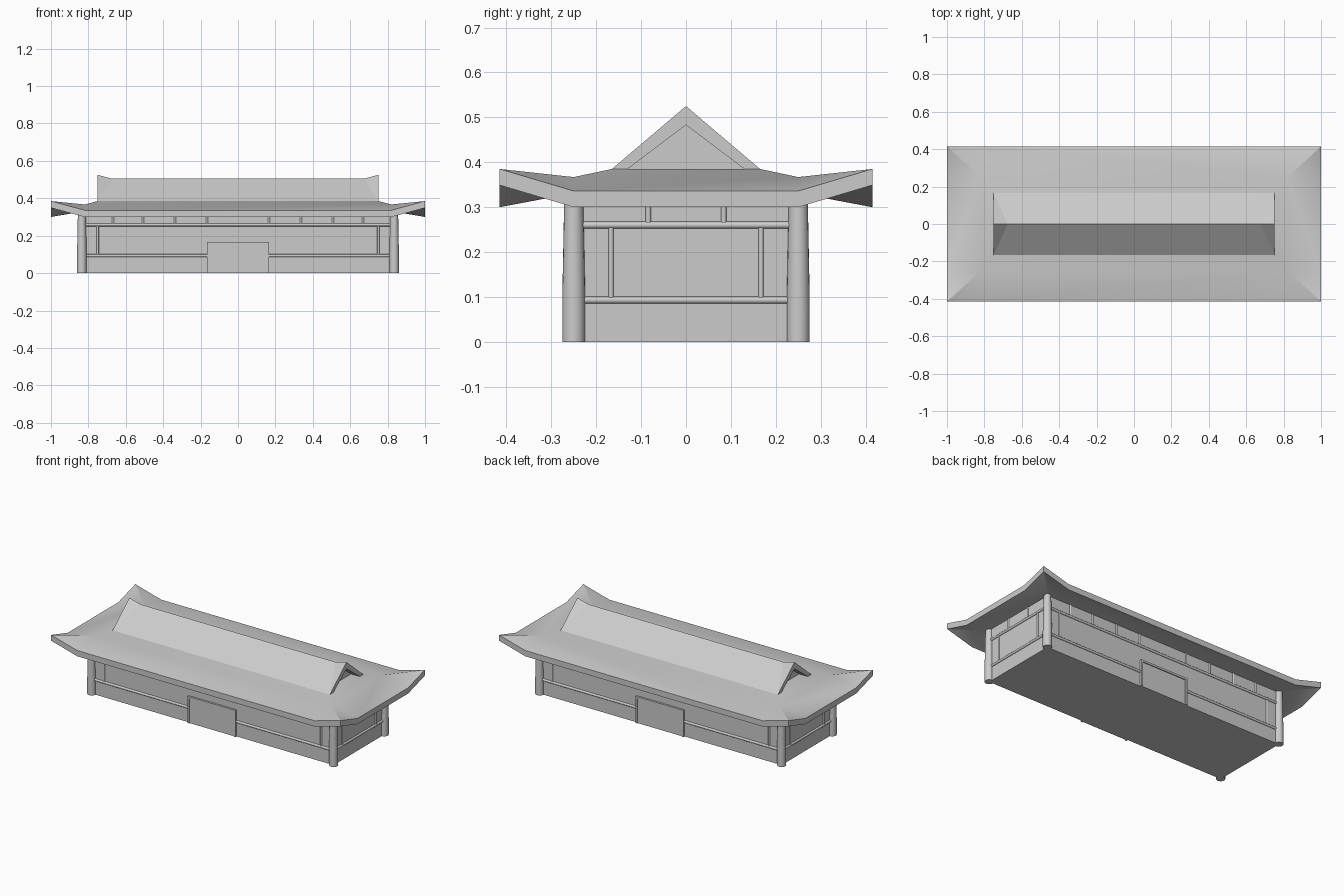
import bpy, bmesh, math
from mathutils import Vector

cube = bpy.data.objects.get("Cube")
if cube:
    bpy.data.objects.remove(cube, do_unlink=True)

grey = bpy.data.materials.new("plain grey")
grey.use_nodes = True
GREY = (0.6, 0.6, 0.6, 1)
grey.diffuse_color = GREY
grey.node_tree.nodes["Principled BSDF"].inputs["Base Color"].default_value = GREY

SIGNS = (-1, 1)
WALL_X, WALL_Y = 0.835, 0.25


def finish(name, bm, smooth=None):
    bmesh.ops.remove_doubles(bm, verts=bm.verts, dist=0.0001)
    bmesh.ops.recalc_face_normals(bm, faces=bm.faces)
    mesh = bpy.data.meshes.new(name)
    bm.to_mesh(mesh)
    bm.free()
    mesh.materials.append(grey)
    obj = bpy.data.objects.new(name, mesh)
    bpy.context.collection.objects.link(obj)
    if smooth:
        bpy.ops.object.select_all(action='DESELECT')
        obj.select_set(True)
        bpy.context.view_layer.objects.active = obj
        bpy.ops.object.shade_smooth_by_angle(angle=math.radians(smooth))
    return obj


def face(bm, *points):
    bm.faces.new([bm.verts.new(p) for p in points])


def box(name, lo, hi):
    bm = bmesh.new()
    bmesh.ops.create_cube(bm, size=1)
    for v in bm.verts:
        v.co = [a + (b - a) * (c + 0.5) for a, b, c in zip(lo, hi, v.co)]
    return finish(name, bm)


def rod(name, start, end, radius):
    start, end = Vector(start), Vector(end)
    bm = bmesh.new()
    bmesh.ops.create_cone(bm, cap_ends=True, segments=12, radius1=radius,
                          radius2=radius, depth=(end - start).length)
    turn = (end - start).to_track_quat('Z', 'Y')
    for v in bm.verts:
        v.co = turn @ v.co + (start + end) / 2
    return finish(name, bm, 40)


# Walls
box("walls", (-WALL_X, -WALL_Y, 0), (WALL_X, WALL_Y, 0.34))

# Corner columns, narrowing towards the top
for sx in SIGNS:
    for sy in SIGNS:
        bm = bmesh.new()
        rings = []
        for z, r in ((0, 0.0255), (0.1, 0.0255), (0.2, 0.0235), (0.33, 0.021)):
            rings.append([bm.verts.new((sx * WALL_X + r * math.cos(a * math.tau / 20),
                                        sy * WALL_Y + r * math.sin(a * math.tau / 20), z))
                          for a in range(20)])
        for low, high in zip(rings, rings[1:]):
            for i in range(20):
                j = (i + 1) % 20
                bm.faces.new((low[i], low[j], high[j], high[i]))
        bm.faces.new(rings[0])
        bm.faces.new(rings[-1])
        finish("corner_column", bm, 40)

# Timber beams and posts on the long sides, with a door in each
for s in SIGNS:
    y = s * WALL_Y
    rod("long_upper_beam", (-WALL_X, y, 0.258), (WALL_X, y, 0.258), 0.008)
    for t in SIGNS:
        rod("long_lower_beam", (t * WALL_X, y, 0.093), (t * 0.16, y, 0.093), 0.008)
        rod("long_post", (t * 0.75, y, 0.093), (t * 0.75, y, 0.258), 0.006)
        for x in (0.166, 0.337, 0.508, 0.668):
            rod("long_short_post", (t * x, y, 0.258), (t * x, y, 0.33), 0.006)
        box("door_jamb", (t * 0.16 - 0.006, y - 0.012, 0), (t * 0.16 + 0.006, y + 0.012, 0.165))
    box("door_lintel", (-0.166, y - 0.012, 0.155), (0.166, y + 0.012, 0.167))
    box("door_panel", (-0.16, y - 0.006, 0), (0.16, y + 0.006, 0.16))

# Timber beams and posts on the short sides
for s in SIGNS:
    x = s * WALL_X
    for z in (0.093, 0.26):
        rod("end_beam", (x, -WALL_Y, z), (x, WALL_Y, z), 0.008)
    for t in SIGNS:
        rod("end_post", (x, t * 0.167, 0.093), (x, t * 0.167, 0.26), 0.006)
        rod("end_short_post", (x, t * 0.084, 0.26), (x, t * 0.084, 0.33), 0.006)

# Sweeping lower roof with lifted corners
bm = bmesh.new()
THICK = 0.036
for drop in (0, THICK):
    def at(x, y, z):
        return (x, y, z - drop)
    for sx in SIGNS:
        for sy in SIGNS:
            tip = at(sx, sy * 0.415, 0.385)
            side = at(sx, sy * 0.25, 0.336)
            front = at(sx * 0.82, sy * 0.415, 0.336)
            mid = at(sx * 0.82, sy * 0.25, 0.367)
            face(bm, tip, side, mid)
            face(bm, tip, mid, front)
    for s in SIGNS:
        face(bm, *[at(x, s * y, z) for x, y, z in (
            (-0.82, 0.415, 0.336), (0.82, 0.415, 0.336), (0.82, 0.25, 0.367), (-0.82, 0.25, 0.367))])
        face(bm, *[at(x, s * y, z) for x, y, z in (
            (-0.82, 0.25, 0.367), (0.82, 0.25, 0.367), (0.75, 0.165, 0.385), (-0.75, 0.165, 0.385))])
        face(bm, *[at(s * x, y, z) for x, y, z in (
            (1, -0.25, 0.336), (1, 0.25, 0.336), (0.82, 0.25, 0.367), (0.82, -0.25, 0.367))])
        face(bm, *[at(s * x, y, z) for x, y, z in (
            (0.82, -0.25, 0.367), (0.82, 0.25, 0.367), (0.75, 0.165, 0.385), (0.75, -0.165, 0.385))])
    face(bm, *[at(x * 0.75, y * 0.165, 0.385) for x, y in ((-1, -1), (1, -1), (1, 1), (-1, 1))])
bmesh.ops.remove_doubles(bm, verts=bm.verts, dist=0.0001)
# Eave band joining the top and bottom sheets
for e in [e for e in bm.edges if len(e.link_faces) == 1]:
    a, b = (v.co.copy() for v in e.verts)
    if max(abs(a.y), abs(a.x) - 0.585) > 0.41 and any(f.normal is not None for f in e.link_faces):
        lower = Vector((0, 0, THICK))
        if min(a.z, b.z) > 0.335:
            face(bm, a, b, b - lower, a - lower)
finish("lower_roof", bm, 30)

# Upper gabled roof with raised ridge ends and recessed gables
bm = bmesh.new()
for sy in SIGNS:
    face(bm, (-0.75, sy * 0.165, 0.385), (0.75, sy * 0.165, 0.385), (0.675, 0, 0.505), (-0.675, 0, 0.505))
    for sx in SIGNS:
        foot, peak = (sx * 0.75, sy * 0.165, 0.385), (sx * 0.75, 0, 0.525)
        inner_foot, inner_peak = (sx * 0.75, sy * 0.13, 0.385), (sx * 0.75, 0, 0.483)
        deep_foot, deep_peak = (sx * 0.69, sy * 0.13, 0.385), (sx * 0.69, 0, 0.483)
        face(bm, foot, peak, (sx * 0.675, 0, 0.505))
        face(bm, foot, inner_foot, inner_peak, peak)
        face(bm, inner_foot, deep_foot, deep_peak, inner_peak)
        face(bm, deep_foot, (sx * 0.69, 0, 0.385), deep_peak)
finish("upper_roof", bm)

# Notched boards inside the gables
for s in SIGNS:
    bm = bmesh.new()
    outline = ((-0.09, 0.385), (-0.02, 0.433), (0, 0.423), (0.02, 0.433), (0.09, 0.385))
    face(bm, *[(s * 0.69, y, z) for y, z in outline])
    bmesh.ops.solidify(bm, geom=bm.faces[:], thickness=0.012)
    for v in bm.verts:
        v.co.x = s * (0.70 if abs(abs(v.co.x) - 0.69) > 0.001 else 0.685)
    finish("gable_board", bm)
